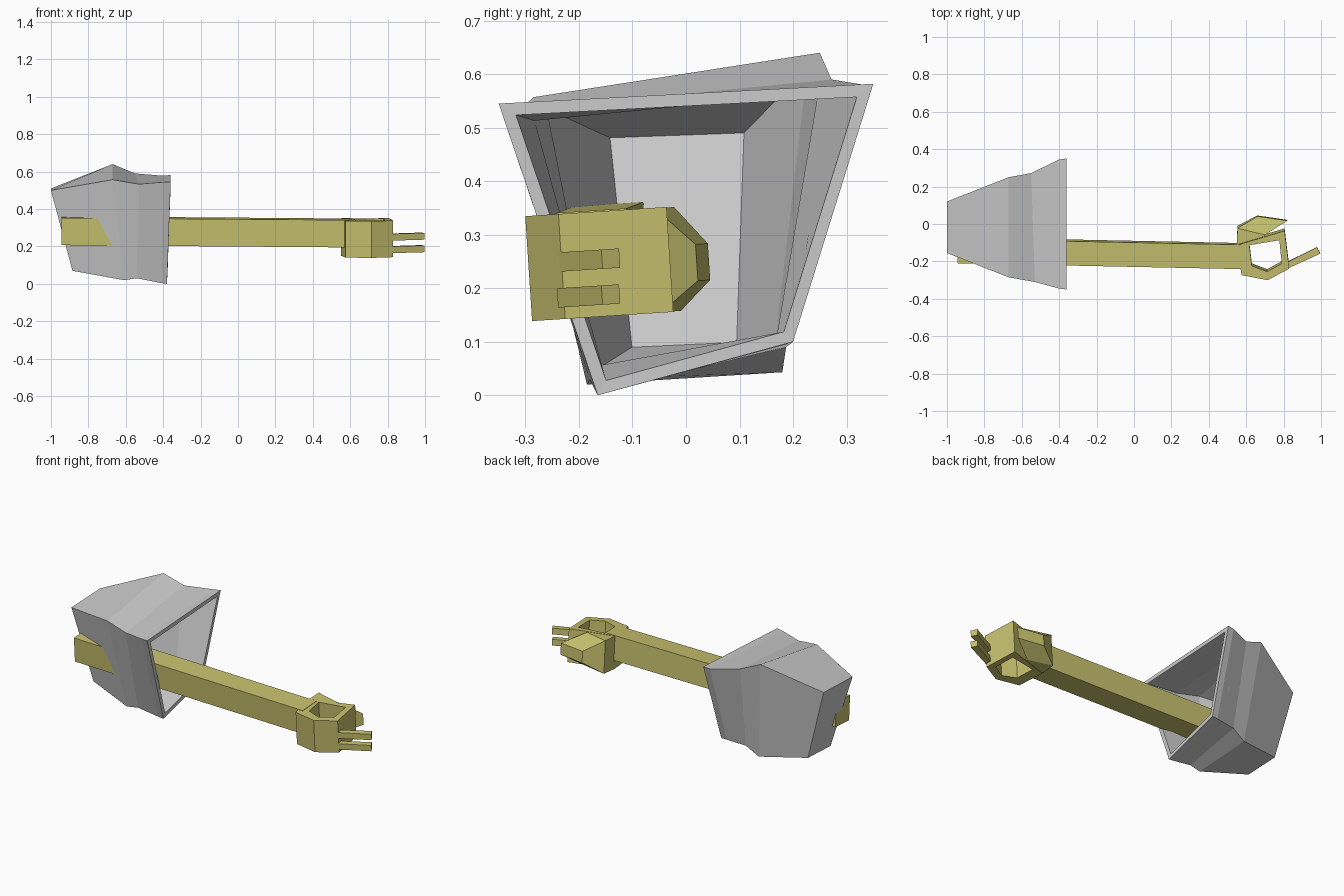
import bpy
import bmesh
from mathutils import Vector

if "Cube" in bpy.data.objects:
    bpy.data.objects.remove(bpy.data.objects["Cube"], do_unlink=True)


def make_material(name, color):
    mat = bpy.data.materials.new(name)
    mat.use_nodes = True
    mat.diffuse_color = color
    mat.node_tree.nodes["Principled BSDF"].inputs["Base Color"].default_value = color
    return mat


grey = make_material("light_grey", (0.6, 0.6, 0.6, 1))
yellow = make_material("dull_yellow", (0.57, 0.53, 0.155, 1))


def loft(name, rings, mat, loop=False):
    """Skin a list of equal-length rings, either capped or joined end to end."""
    bm = bmesh.new()
    rows = [[bm.verts.new(p) for p in ring] for ring in rings]
    pairs = list(zip(rows, rows[1:]))
    if loop:
        pairs.append((rows[-1], rows[0]))
    else:
        bm.faces.new(rows[0])
        bm.faces.new(rows[-1])
    for a, b in pairs:
        n = len(a)
        for i in range(n):
            j = (i + 1) % n
            bm.faces.new((a[i], a[j], b[j], b[i]))
    bmesh.ops.recalc_face_normals(bm, faces=bm.faces)
    mesh = bpy.data.meshes.new(name)
    bm.to_mesh(mesh)
    bm.free()
    mesh.materials.append(mat)
    obj = bpy.data.objects.new(name, mesh)
    bpy.context.collection.objects.link(obj)
    return obj


# Arm and hand share a slight roll about x
ROLL = 0.065


def rolled(x, y, dz, mid_z=0.245, mid_y=-0.165):
    return (x, y - ROLL * dz, mid_z + dz + ROLL * (y - mid_y))


def slab(outline, half, mid_z=0.245, mid_y=-0.165):
    return [[rolled(x, y, dz, mid_z, mid_y) for x, y in outline]
            for dz in (-half, half)]


# Scoop shell: outer rings from closed end to rim, then back along the inside
# corners: top front, top back, bottom back, bottom front
outer = [
    [(-1.0, -0.155, 0.50), (-1.0, 0.12, 0.51), (-0.885, 0.105, 0.08), (-0.885, -0.11, 0.07)],
    [(-0.67, -0.285, 0.557), (-0.67, 0.25, 0.64), (-0.61, 0.18, 0.043), (-0.61, -0.185, 0.02)],
    [(-0.53, -0.31, 0.533), (-0.55, 0.272, 0.59), (-0.53, 0.187, 0.09), (-0.54, -0.18, 0.03)],
    [(-0.40, -0.345, 0.544), (-0.40, 0.345, 0.578), (-0.41, 0.198, 0.098), (-0.41, -0.167, 0.004)],
    [(-0.36, -0.35, 0.545), (-0.36, 0.35, 0.582), (-0.375, 0.20, 0.10), (-0.38, -0.165, 0.0)],
]


def inset(ring, shift):
    mid = sum((Vector(p) for p in ring), Vector()) / len(ring)
    result = []
    for p in ring:
        q = mid.lerp(Vector(p), 0.91)
        result.append((p[0] + shift, q.y, q.z))
    return result


inner = [inset(r, 0.03 if i == 0 else 0) for i, r in enumerate(outer) if i != 3]
loft("scoop_shell", outer + inner[::-1], grey)


# Long beam running through the scoop
def beam_end(x, y, z):
    w, h = 0.065, 0.073
    return [rolled(x, y + a * w, b * h, z, y)
            for a, b in ((-1, -1), (1, -1), (1, 1), (-1, 1))]


loft("arm_beam", [beam_end(-0.945, -0.14, 0.284), beam_end(0.60, -0.172, 0.272)], yellow)

# Hollow palm
palm = [(0.575, -0.267), (0.714, -0.294), (0.83, -0.232), (0.805, -0.03), (0.55, -0.107)]
hole = [(0.63, -0.217), (0.712, -0.248), (0.79, -0.205), (0.777, -0.08), (0.617, -0.107)]
low, high = slab(palm, 0.098)
hole_low, hole_high = slab(hole, 0.098)
loft("palm_ring", [low, high, hole_high, hole_low], yellow, loop=True)

# Thumb: square knuckle and a tapering tip
bottom, top = slab([(0.55, -0.105), (0.70, -0.06), (0.70, -0.052), (0.553, -0.016)], 0.097)
loft("thumb_knuckle", [bottom, top], yellow)


def upright(a, b, half, mid_z):
    return [rolled(*a, -half, mid_z), rolled(*b, -half, mid_z),
            rolled(*b, half, mid_z), rolled(*a, half, mid_z)]


loft("thumb_tip", [upright((0.553, -0.016), (0.70, -0.052), 0.097, 0.245),
                   upright((0.66, 0.043), (0.82, 0.02), 0.034, 0.236)], yellow)

# Two straight fingers
finger = [(0.815, -0.24), (0.997, -0.157), (0.978, -0.124), (0.815, -0.205)]
for name, z in (("upper_finger", 0.252), ("lower_finger", 0.185)):
    loft(name, slab(finger, 0.018, z, -0.19), yellow)
